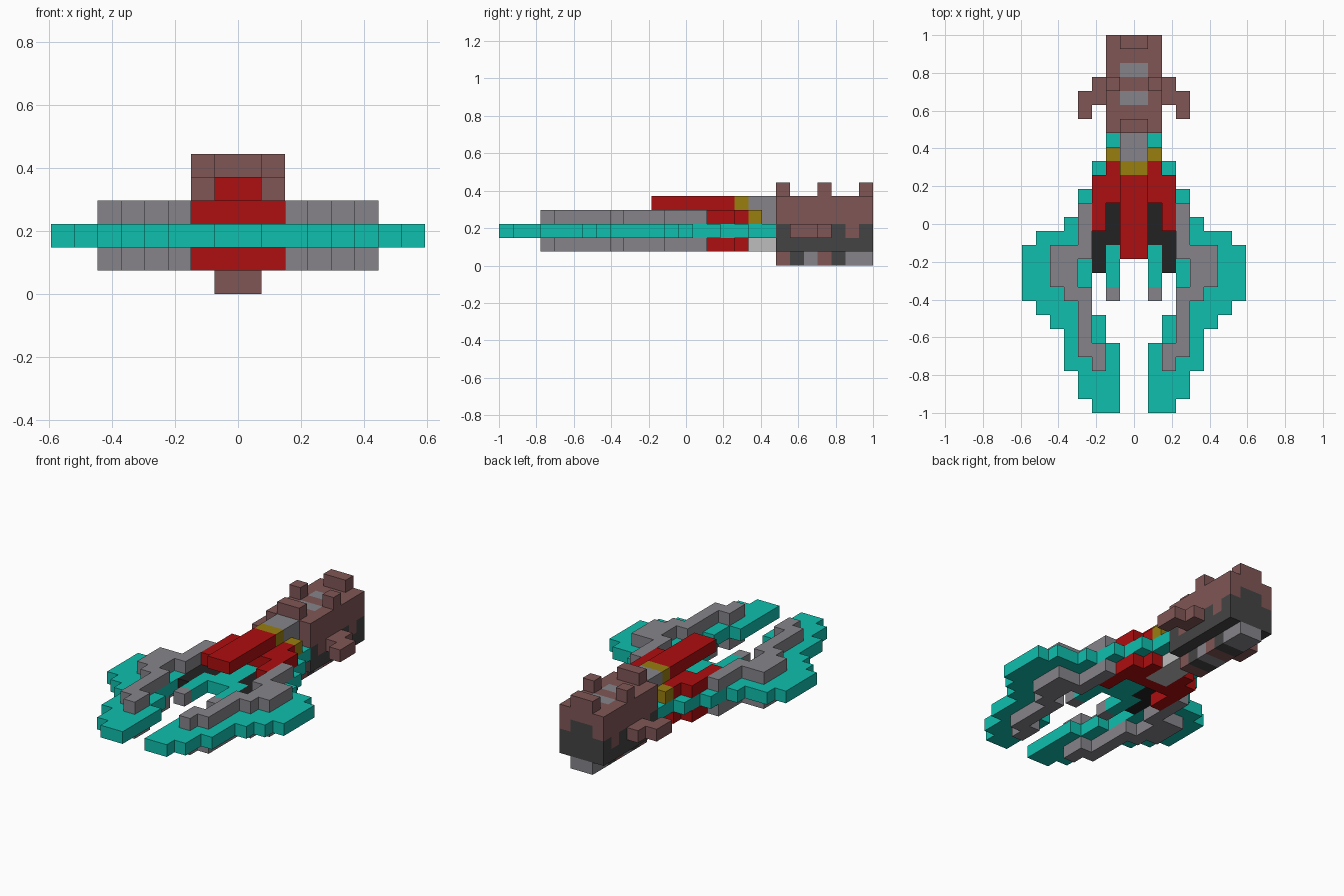
import bpy, bmesh, math

cube = bpy.data.objects.get("Cube")
if cube:
    bpy.data.objects.remove(cube, do_unlink=True)

U = 2 / 27                      # one block of the grid


def linear(v):
    v /= 255
    return v / 12.92 if v <= 0.04045 else ((v + 0.055) / 1.055) ** 2.4


def material(name, r, g, b):
    m = bpy.data.materials.new(name)
    m.use_nodes = True
    col = (linear(r), linear(g), linear(b), 1)
    m.diffuse_color = col
    bsdf = m.node_tree.nodes["Principled BSDF"]
    bsdf.inputs["Base Color"].default_value = col
    bsdf.inputs["Roughness"].default_value = 0.8
    return m


TEAL = material("teal", 15, 191, 174)
RED = material("red", 174, 14, 16)
BROWN = material("brown", 128, 86, 86)
GREY = material("grey", 134, 132, 138)
DARK = material("dark grey", 68, 68, 68)
BLACK = material("black", 34, 34, 34)
GOLD = material("gold", 152, 126, 16)
LIGHT = material("light grey", 190, 190, 190)

# Axis, then the four corner offsets of each block side
SIDES = {
    (1, 0, 0): [(1, 0, 0), (1, 1, 0), (1, 1, 1), (1, 0, 1)],
    (-1, 0, 0): [(0, 0, 0), (0, 0, 1), (0, 1, 1), (0, 1, 0)],
    (0, 1, 0): [(0, 1, 0), (0, 1, 1), (1, 1, 1), (1, 1, 0)],
    (0, -1, 0): [(0, 0, 0), (1, 0, 0), (1, 0, 1), (0, 0, 1)],
    (0, 0, 1): [(0, 0, 1), (1, 0, 1), (1, 1, 1), (0, 1, 1)],
    (0, 0, -1): [(0, 0, 0), (0, 1, 0), (1, 1, 0), (1, 0, 0)],
}


def blocks(name, mats, layers, spans, rule=None):
    """Mirrored block shape; spans are (first col, last col, first row, last row)."""
    cells = set()
    for c0, c1, r0, r1 in spans:
        for c in range(c0, c1 + 1):
            for r in range(r0, r1 + 1):
                for z in layers:
                    cells |= {(c, r, z), (-1 - c, r, z)}
    bm = bmesh.new()
    for cell in sorted(cells):
        for n, corners in SIDES.items():
            if tuple(a + b for a, b in zip(cell, n)) in cells:
                continue
            f = bm.faces.new([bm.verts.new(((cell[0] + x) * U,
                                            (cell[1] + y) * U - 1,
                                            (cell[2] + z) * U)) for x, y, z in corners])
            f.material_index = rule(cell, n) if rule else 0
    bmesh.ops.remove_doubles(bm, verts=bm.verts[:], dist=1e-4)
    bmesh.ops.dissolve_limit(bm, angle_limit=math.radians(1), verts=bm.verts[:],
                             edges=bm.edges[:], delimit={'MATERIAL'})
    me = bpy.data.meshes.new(name)
    bm.to_mesh(me)
    bm.free()
    for m in mats:
        me.materials.append(m)
    ob = bpy.data.objects.new(name, me)
    bpy.context.collection.objects.link(ob)
    return ob


# Flat claw-shaped wing plate and the body deck behind it
blocks("wing_plate", [TEAL], [2], [
    (1, 2, 0, 0), (1, 3, 1, 2), (1, 4, 3, 4), (2, 4, 5, 5), (2, 5, 6, 6),
    (3, 6, 7, 7), (3, 7, 8, 11), (3, 6, 12, 12), (2, 4, 13, 13), (2, 3, 14, 14),
    (0, 3, 15, 15), (0, 2, 16, 17), (0, 1, 18, 19)])

# Inner prongs with grey tips, joined under the nose
blocks("inner_prongs", [TEAL], [2], [(1, 1, 9, 11), (0, 0, 11, 14)])
blocks("prong_tips", [GREY], [2], [(1, 1, 8, 8)])
blocks("prong_mounts", [BLACK], [2], [(2, 2, 10, 12), (1, 1, 12, 14)])

# Grey ribs above and below the wing
RIB = [(2, 2, 3, 4), (3, 3, 4, 8), (4, 4, 8, 11), (5, 5, 9, 11), (3, 3, 11, 14)]
blocks("upper_wing_ribs", [GREY], [3], RIB)
blocks("lower_wing_ribs", [GREY], [1], RIB)

# Red body shells, nose and belly
SHELL = [(2, 2, 13, 16), (0, 1, 15, 17)]
blocks("upper_shell", [RED], [3], SHELL)
blocks("lower_shell", [RED], [1], [(2, 2, 13, 16), (1, 1, 15, 17), (0, 0, 15, 15)])
blocks("belly_panel", [LIGHT], [1], [(0, 0, 16, 19)])
blocks("nose", [RED], [4], [(0, 0, 11, 16)])

# Neck between body and tail
blocks("gold_collar", [GOLD], [4], [(0, 0, 17, 17)])
blocks("gold_shoulders", [GOLD], [3], [(1, 1, 18, 18)])
blocks("neck", [GREY], [3, 4], [(0, 0, 18, 19)])


# Tail hull: dark lower flanks and back, grey hatches on the roof
def hull_rule(cell, n):
    c, r, z = cell
    if n[2] == 1:
        return 2 if c in (-1, 0) and r in (22, 24) else 0
    if n[2] == -1 or z == 1:
        return 1
    if n[1] == 1:
        return 1 if z == 2 or (z == 3 and c in (-1, 0)) else 0
    if n[0] != 0:
        return 1 if z == 2 and r in (20, 24, 26) else 0
    return 0


blocks("tail_hull", [BROWN, DARK, GREY], [1, 2, 3, 4], [(0, 1, 20, 26)], hull_rule)

# Bumps on the roof and hooked arms on the sides
blocks("roof_bumps", [BROWN], [5], [(0, 0, 20, 20), (1, 1, 23, 23), (0, 0, 26, 26)])
blocks("side_arms", [BROWN], [2], [(2, 2, 22, 23), (3, 3, 21, 22)])

# Striped keel under the tail
STRIPES = {20: 0, 21: 1, 22: 2, 23: 0, 24: 1, 25: 2, 26: 2}
blocks("keel", [BROWN, DARK, GREY], [0], [(0, 0, 20, 26)],
       lambda cell, n: STRIPES[cell[1]])
